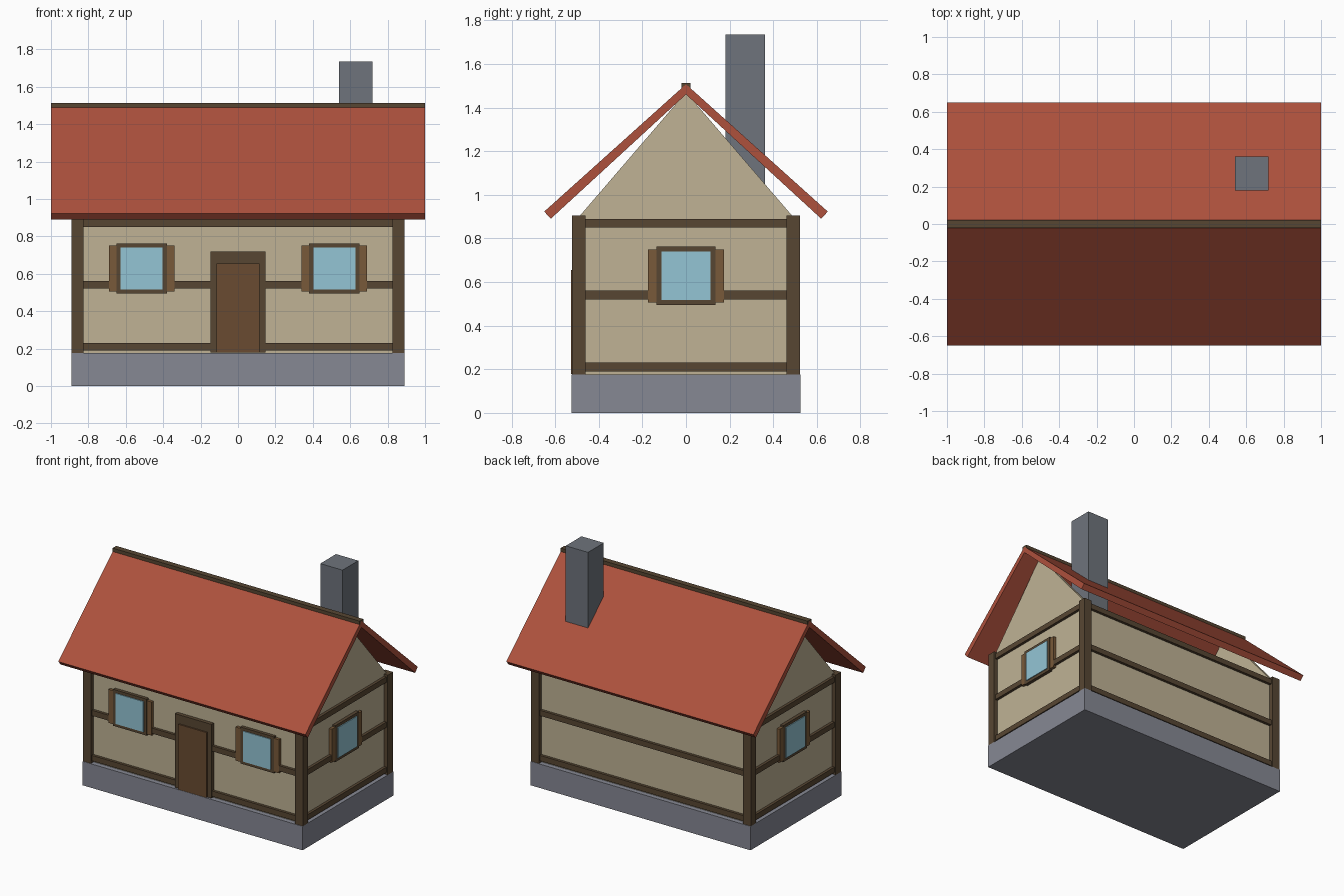
import bpy

if "Cube" in bpy.data.objects:
    bpy.data.objects.remove(bpy.data.objects["Cube"])


def material(name, rgb):
    m = bpy.data.materials.new(name)
    m.diffuse_color = (*[(c / 255) ** 2.2 for c in rgb], 1)
    m.use_nodes = True
    m.node_tree.nodes["Principled BSDF"].inputs["Base Color"].default_value = m.diffuse_color
    return m


STONE = material("foundation_stone", (133, 135, 146))
PLASTER = material("plaster", (190, 177, 147))
TIMBER = material("timber", (88, 72, 54))
TILE = material("roof_tile", (172, 82, 63))
GLASS = material("glass", (146, 196, 212))
SHUTTER = material("shutter_wood", (120, 90, 60))
DOOR = material("door_wood", (105, 76, 52))
BRICK = material("chimney_stone", (110, 115, 123))


def mesh_object(name, verts, faces, mat):
    me = bpy.data.meshes.new(name)
    me.from_pydata(verts, [], faces)
    me.materials.append(mat)
    ob = bpy.data.objects.new(name, me)
    bpy.context.collection.objects.link(ob)
    return ob


def prism(name, profile, x0, x1, mat):
    """Extrude a counter-clockwise (y, z) profile from x0 to x1."""
    n = len(profile)
    verts = [(x, y, z) for x in (x0, x1) for y, z in profile]
    faces = [tuple(reversed(range(n))), tuple(range(n, 2 * n))]
    faces += [(i, (i + 1) % n, n + (i + 1) % n, n + i) for i in range(n)]
    return mesh_object(name, verts, faces, mat)


def box(name, x, y, z, mat):
    (x0, x1), (y0, y1) = sorted(x), sorted(y)
    return prism(name, [(y0, z[0]), (y1, z[0]), (y1, z[1]), (y0, z[1])], x0, x1, mat)


WX, WY = 0.86, 0.49  # wall half sizes


def on_wall(name, side, u, z, out, mat, inset=0.02):
    """Box lying on a wall: u runs along it, out is how far it stands proud."""
    axis, s = side
    w = WX if axis == "x" else WY
    depth = (s * (w - inset), s * (w + out))
    if axis == "x":
        return box(name, depth, u, z, mat)
    return box(name, u, depth, z, mat)


FRONT, BACK, RIGHT, LEFT = ("y", -1), ("y", 1), ("x", 1), ("x", -1)

# Foundation and walls
box("foundation", (-0.89, 0.89), (-0.525, 0.525), (0, 0.175), STONE)
box("walls", (-WX, WX), (-WY, WY), (0.175, 0.9), PLASTER)

# Corner posts
for sx in (-1, 1):
    for sy in (-1, 1):
        box("corner_post", (sx * 0.825, sx * 0.89), (sy * 0.46, sy * 0.522),
            (0.175, 0.905), TIMBER)

# Horizontal beams on all four walls
for side, half in ((FRONT, 0.83), (BACK, 0.83), (RIGHT, 0.465), (LEFT, 0.465)):
    for z in ((0.19, 0.23), (0.52, 0.56), (0.85, 0.89)):
        on_wall("wall_beam", side, (-half, half), z, 0.02, TIMBER)

# Windows: frame, pane and a pair of shutters
for side, c in ((FRONT, -0.515), (FRONT, 0.515), (RIGHT, 0), (LEFT, 0)):
    on_wall("window_frame", side, (c - 0.135, c + 0.135), (0.495, 0.762), 0.024, TIMBER)
    on_wall("window_pane", side, (c - 0.112, c + 0.112), (0.517, 0.74), 0.03, GLASS)
    for s in (-1, 1):
        on_wall("shutter", side, sorted((c + s * 0.13, c + s * 0.175)),
                (0.505, 0.75), 0.022, SHUTTER)

# Door
on_wall("door_frame", FRONT, (-0.147, 0.147), (0.18, 0.72), 0.028, TIMBER)
on_wall("door", FRONT, (-0.115, 0.115), (0.178, 0.655), 0.038, DOOR)

# Gable ends
for x in (-WX, WX - 0.03):
    prism("gable", [(-WY, 0.9), (WY, 0.9), (0, 1.47)], x, x + 0.03, PLASTER)

# Roof slopes, ridge cap and chimney
slope = [(0, 1.46), (0.62, 0.89), (0.65, 0.923), (0, 1.507)]
prism("roof_slope_back", slope, -1, 1, TILE)
prism("roof_slope_front", [(-y, z) for y, z in reversed(slope)], -1, 1, TILE)
box("ridge_cap", (-1, 1), (-0.021, 0.021), (1.485, 1.513), TIMBER)
box("chimney", (0.54, 0.72), (0.18, 0.362), (0.95, 1.735), BRICK)
